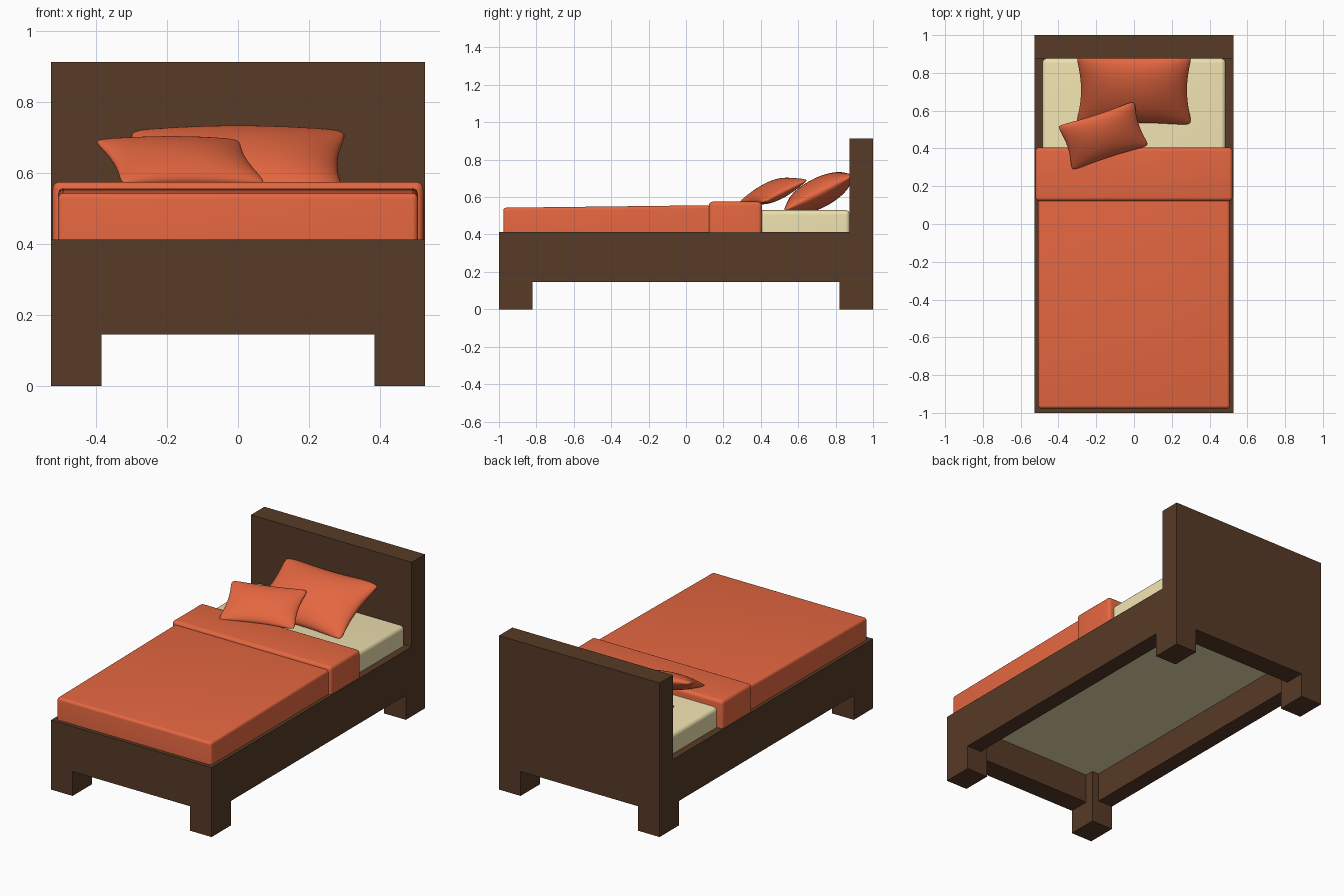
import bpy, bmesh
from math import radians
from mathutils import Matrix

if "Cube" in bpy.data.objects:
    bpy.data.objects.remove(bpy.data.objects["Cube"])


def material(name, rgb):
    m = bpy.data.materials.new(name)
    m.diffuse_color = (*rgb, 1)
    m.use_nodes = True
    m.node_tree.nodes["Principled BSDF"].inputs["Base Color"].default_value = m.diffuse_color
    return m


wood = material("dark_wood", (0.095, 0.043, 0.020))
fabric = material("orange_fabric", (0.78, 0.135, 0.052))
sheet = material("cream_sheet", (0.86, 0.75, 0.43))


def finish(bm, name, mat, smooth=False):
    bmesh.ops.recalc_face_normals(bm, faces=bm.faces)
    me = bpy.data.meshes.new(name)
    bm.to_mesh(me)
    bm.free()
    me.materials.append(mat)
    ob = bpy.data.objects.new(name, me)
    bpy.context.collection.objects.link(ob)
    if smooth:
        bpy.ops.object.select_all(action='DESELECT')
        bpy.context.view_layer.objects.active = ob
        ob.select_set(True)
        bpy.ops.object.shade_smooth_by_angle(angle=radians(40))
    return ob


def box(name, x, y, z, mat, bevel=0, slope=0):
    """Box from (min, max) ranges; slope lifts the top of the +y end."""
    bm = bmesh.new()
    bmesh.ops.create_cube(bm, size=1)
    for v in bm.verts:
        lift = slope if v.co.y > 0 and v.co.z > 0 else 0
        v.co = [r[c > 0] for r, c in zip((x, y, z), v.co)]
        v.co.z += lift
    # round everything that shows, leaving the hidden bottom rim square
    if bevel:
        edges = [e for e in bm.edges if max(v.co.z for v in e.verts) > z[0] + 1e-4]
        bmesh.ops.bevel(bm, geom=edges, offset=bevel, segments=5,
                        profile=0.5, affect='EDGES')
    return finish(bm, name, mat, bevel > 0)


def pillow(name, w, d, t, pinch, loc, yaw, tilt):
    """Two bulging sheets welded along a pinched outline."""
    bm = bmesh.new()
    for side in (1, -1):
        made = bmesh.ops.create_grid(bm, x_segments=36, y_segments=36, size=1)
        for p in made["verts"]:
            # crowd the rows towards the seam for a round edge
            u, v = (c * (1.5 - 0.5 * c * c) for c in p.co.xy)
            bulge = max(0, (1 - u * u) * (1 - v * v)) ** 0.52
            corner = 1 - 0.07 * (u * v) ** 8
            p.co = (w / 2 * u * (1 - pinch * (1 - v * v)) * corner,
                    d / 2 * v * (1 - pinch * (1 - u * u)) * corner,
                    side * t / 2 * bulge)
    bmesh.ops.remove_doubles(bm, verts=bm.verts, dist=1e-5)
    bm.transform(Matrix.Translation(loc) @ Matrix.Rotation(radians(yaw), 4, 'Z')
                 @ Matrix.Rotation(radians(tilt), 4, 'X'))
    ob = finish(bm, name, fabric)
    for f in ob.data.polygons:
        f.use_smooth = True
    return ob


W = 0.527

# Wooden frame
box("headboard", (-W, W), (0.875, 1), (0.145, 0.913), wood)
box("foot_rail", (-W, W), (-1, -0.875), (0.145, 0.412), wood)
for s, side in ((-1, "left"), (1, "right")):
    box(f"side_rail_{side}", sorted((s * W, s * 0.43)), (-0.875, 0.875), (0.145, 0.412), wood)
    for e, end in ((-1, "front"), (1, "back")):
        box(f"leg_{end}_{side}", sorted((s * W, s * 0.385)), sorted((e, e * 0.82)),
            (0, 0.36), wood)

# Bedding
box("mattress", (-0.485, 0.485), (-0.95, 0.877), (0.32, 0.53), sheet, 0.025)
box("blanket", (-0.507, 0.507), (-0.977, 0.2), (0.40, 0.543), fabric, 0.016, 0.014)
box("blanket_fold", (-0.522, 0.522), (0.122, 0.405), (0.40, 0.575), fabric, 0.02)

# Pillows
pillow("large_pillow", 0.63, 0.43, 0.16, 0.11, (0, 0.71, 0.622), 0, 27)
pillow("small_pillow", 0.44, 0.285, 0.10, 0.10, (-0.163, 0.467, 0.632), 18, 26)
